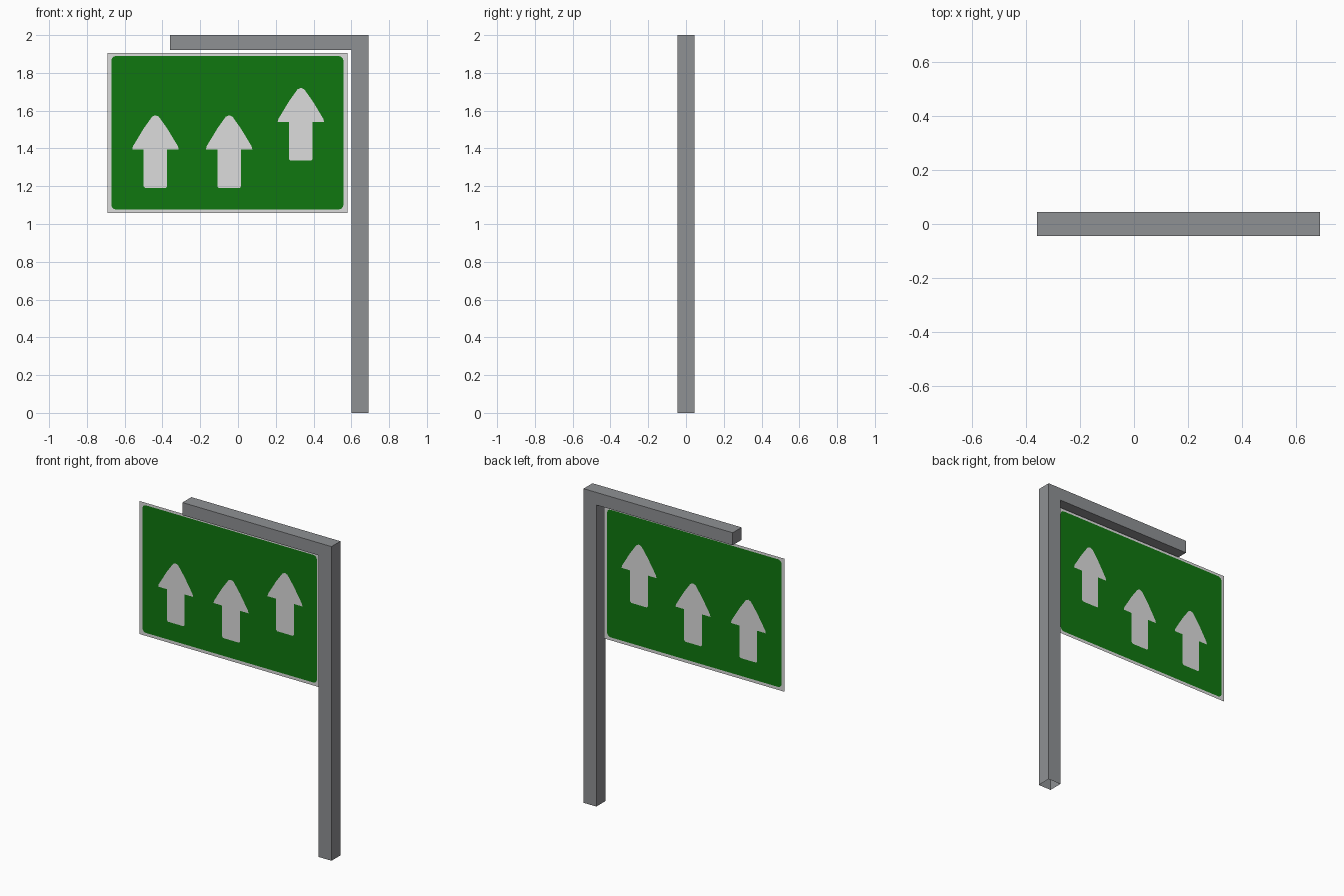
import bpy, bmesh, math
from mathutils import Vector

if "Cube" in bpy.data.objects:
    bpy.data.objects.remove(bpy.data.objects["Cube"])


def material(name, rgb):
    m = bpy.data.materials.new(name)
    m.diffuse_color = (*rgb, 1)
    m.use_nodes = True
    m.node_tree.nodes["Principled BSDF"].inputs["Base Color"].default_value = m.diffuse_color
    return m


grey = material("post grey", (0.275, 0.283, 0.296))
white = material("sign white", (0.72, 0.72, 0.72))
green = material("sign green", (0.005, 0.185, 0.005))


def make_object(name, bm, mat):
    mesh = bpy.data.meshes.new(name)
    bm.to_mesh(mesh)
    bm.free()
    mesh.materials.append(mat)
    obj = bpy.data.objects.new(name, mesh)
    bpy.context.collection.objects.link(obj)
    return obj


def flat_sheet(name, outlines, mat, y=-0.003):
    """Fill closed x/z outlines; inner outlines become holes."""
    bm = bmesh.new()
    edges = []
    for pts in outlines:
        vs = [bm.verts.new((x, y, z)) for x, z in pts]
        edges += [bm.edges.new((vs[i - 1], vs[i])) for i in range(len(vs))]
    bmesh.ops.triangle_fill(bm, edges=edges, use_beauty=True, normal=Vector((0, -1, 0)))
    for f in bm.faces:
        f.normal_update()
        if f.normal.y > 0:
            f.normal_flip()
    return make_object(name, bm, mat)


def rounded_rect(x0, x1, z0, z1, r, n=4):
    corners = [(x1 - r, z1 - r), (x0 + r, z1 - r), (x0 + r, z0 + r), (x1 - r, z0 + r)]
    pts = []
    for k, (cx, cz) in enumerate(corners):
        for i in range(n + 1):
            a = math.pi / 2 * (k + i / n)
            pts.append((cx + r * math.cos(a), cz + r * math.sin(a)))
    return pts


def arrow(cx, z0):
    half = [(0.055, 0), (0.062, 0.008), (0.062, 0.205), (0.123, 0.205),
            (0.119, 0.222), (0.062, 0.316), (0.018, 0.378)]
    right = [(cx + x, z0 + z) for x, z in half]
    left = [(cx - x, z0 + z) for x, z in reversed(half)]
    return right + [(cx, z0 + 0.386)] + left


# post and overhead arm: one L profile, foot left open
bm = bmesh.new()
profile = [(0.60, 0), (0.69, 0), (0.69, 2), (-0.36, 2), (-0.36, 1.92), (0.60, 1.92)]
face = bm.faces.new([bm.verts.new((x, -0.045, z)) for x, z in profile])
ext = bmesh.ops.extrude_face_region(bm, geom=[face], use_keep_orig=True)
bmesh.ops.translate(bm, vec=(0, 0.09, 0),
                    verts=[v for v in ext["geom"] if isinstance(v, bmesh.types.BMVert)])
bmesh.ops.recalc_face_normals(bm, faces=bm.faces)
foot = [f for f in bm.faces if all(v.co.z < 0.001 for v in f.verts)]
bmesh.ops.delete(bm, geom=foot, context='FACES_ONLY')
make_object("post_and_arm", bm, grey)

# sign sheet: white border, green panel, three white arrows
border = [(-0.69, 1.058), (0.58, 1.058), (0.58, 1.905), (-0.69, 1.905)]
panel = rounded_rect(-0.671, 0.558, 1.077, 1.889, 0.025)
arrows = [arrow(-0.437, 1.19), arrow(-0.047, 1.19), arrow(0.333, 1.335)]
flat_sheet("sign_border", [border, panel], white)
flat_sheet("sign_panel", [panel] + arrows, green)
for i, pts in enumerate(arrows):
    flat_sheet(f"lane_arrow_{i + 1}", [pts], white)
